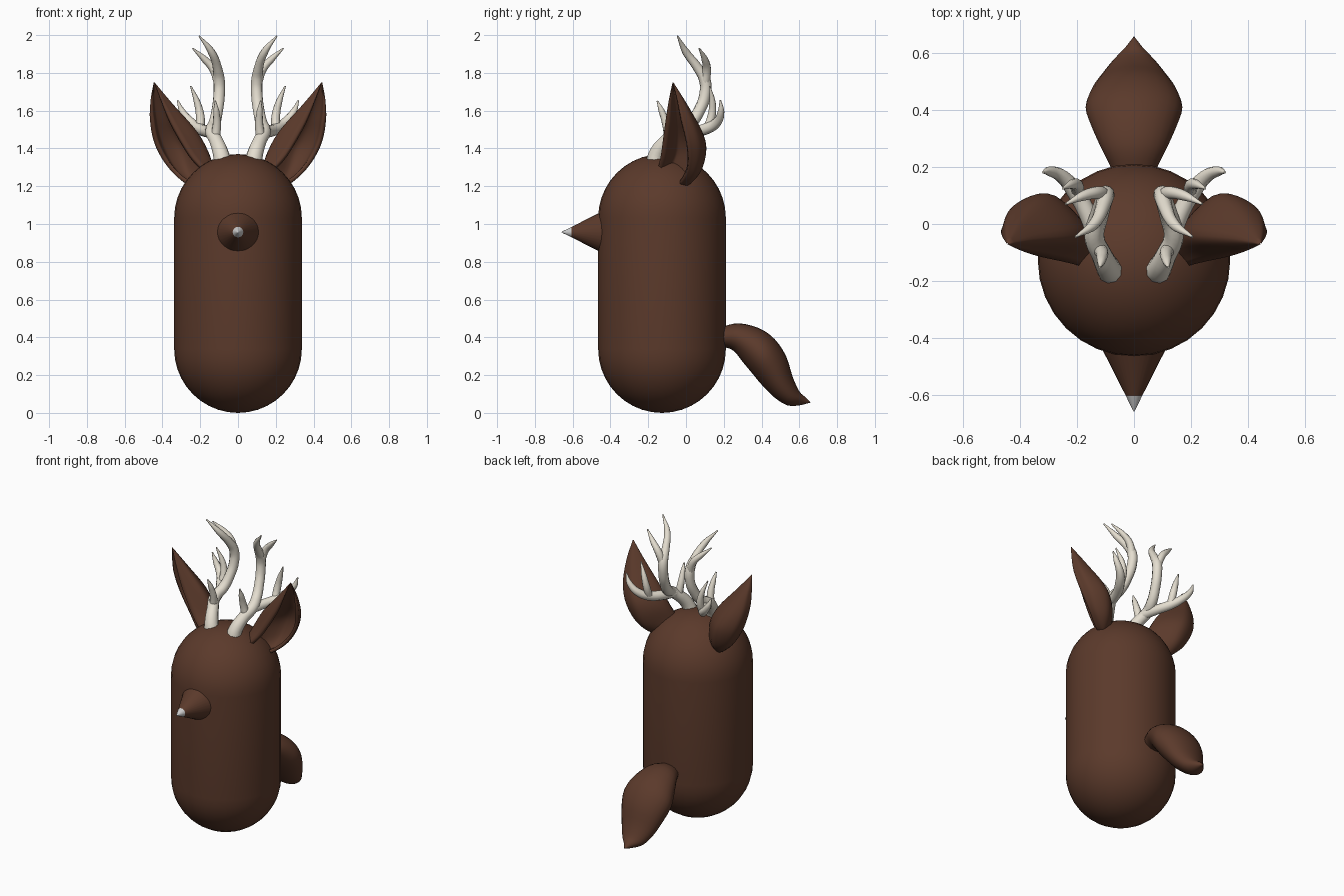
import bpy, bmesh
from math import sin, cos, pi
from mathutils import Vector as V

if "Cube" in bpy.data.objects:
    bpy.data.objects.remove(bpy.data.objects["Cube"])

def material(name, rgb):
    m = bpy.data.materials.new(name)
    m.diffuse_color = (*rgb, 1)
    m.use_nodes = True
    m.node_tree.nodes["Principled BSDF"].inputs["Base Color"].default_value = m.diffuse_color
    return m

BROWN = material("brown_fur", (0.105, 0.042, 0.024))
BONE = material("bone", (0.78, 0.73, 0.63))

def spline(pts, n):
    """Catmull-Rom resampling of a list of vectors."""
    p = [pts[0] * 2 - pts[1]] + pts + [pts[-1] * 2 - pts[-2]]
    out = []
    for i in range(1, len(p) - 2):
        a, b, c, d = p[i - 1:i + 3]
        for k in range(n):
            t = k / n
            out.append(0.5 * (2 * b + (c - a) * t + (2 * a - 5 * b + 4 * c - d) * t * t
                              + (3 * b - a - 3 * c + d) * t ** 3))
    return out + [pts[-1].copy()]

def spline_rows(rows, n):
    """Resample a list of rows in the lengthwise direction."""
    return list(zip(*[spline(list(col), n) for col in zip(*rows)]))

def loft(name, rows, closed=True, mat=None):
    """Skin rows of points into a smooth mesh."""
    bm = bmesh.new()
    grid = [[bm.verts.new(p) for p in row] for row in rows]
    n = len(grid[0])
    for r, s in zip(grid, grid[1:]):
        for j in range(n if closed else n - 1):
            k = (j + 1) % n
            bm.faces.new((r[j], r[k], s[k], s[j]))
    bmesh.ops.remove_doubles(bm, verts=bm.verts, dist=1e-4)
    if closed:
        bmesh.ops.holes_fill(bm, edges=bm.edges, sides=0)
        bmesh.ops.recalc_face_normals(bm, faces=bm.faces)
    me = bpy.data.meshes.new(name)
    bm.to_mesh(me)
    bm.free()
    ob = bpy.data.objects.new(name, me)
    bpy.context.collection.objects.link(ob)
    if mat:
        me.materials.append(mat)
    smooth(ob)
    return ob

def smooth(ob):
    bpy.ops.object.select_all(action='DESELECT')
    ob.select_set(True)
    bpy.context.view_layer.objects.active = ob
    bpy.ops.object.shade_smooth_by_angle(angle=0.8)

def ring(c, u, v, n=32):
    return [c + u * cos(2 * pi * i / n) + v * sin(2 * pi * i / n) for i in range(n)]

X, Y, Z = V((1, 0, 0)), V((0, 1, 0)), V((0, 0, 1))

# Body: capsule
R, H, CY = 0.338, 1.37, -0.127
prof = [(R * sin(a), R - R * cos(a)) for a in [pi / 2 * i / 10 for i in range(11)]]
prof += [(r, H - z) for r, z in reversed(prof)]
loft("body", [ring(V((0, CY, z)), X * r, Y * r) for r, z in prof], mat=BROWN)

# Muzzle: cone with a grey tip
def cone_part(name, sections, mat):
    loft(name, [ring(V((0, y, 0.957)), X * r, Z * r) for y, r in sections], mat=mat)

cone_part("muzzle", [(-0.40, 0.132), (-0.605, 0.028)], BROWN)
cone_part("nose_tip", [(-0.605, 0.028), (-0.652, 0.005), (-0.66, 0)], None)

# Tail: (top y, top z, bottom y, bottom z, half width)
tail = [(.10, .42, .10, .36, .05), (.20, .458, .19, .35, .08), (.283, .474, .25, .33, .115),
        (.39, .447, .30, .27, .15), (.47, .39, .35, .21, .17), (.53, .30, .40, .15, .15),
        (.565, .19, .468, .082, .115), (.60, .114, .537, .04, .075),
        (.63, .085, .60, .04, .033), (.66, .055, .66, .055, 0)]
rows = []
for ty, tz, by, bz, w in tail:
    t, b = V((0, ty, tz)), V((0, by, bz))
    rows.append(ring((t + b) / 2, X * w, (t - b) / 2, 24))
loft("tail", spline_rows(rows, 3), mat=BROWN)

# Ears: cupped shell, each row runs front rim, inner side, back, outer side, outer rim
ear = [
    [(.444, -.071, 1.75), (.442, -.07, 1.75), (.443, -.067, 1.75), (.445, -.067, 1.75), (.446, -.07, 1.75)],
    [(.40, -.092, 1.65), (.345, -.05, 1.635), (.385, .02, 1.605), (.445, .0, 1.63), (.462, -.045, 1.66)],
    [(.34, -.112, 1.52), (.225, -.04, 1.50), (.32, .087, 1.475), (.43, .055, 1.50), (.466, -.02, 1.55)],
    [(.25, -.132, 1.37), (.165, -.04, 1.40), (.28, .10, 1.385), (.39, .08, 1.385), (.44, .01, 1.42)],
    [(.17, -.148, 1.28), (.13, -.06, 1.30), (.25, .07, 1.28), (.33, .055, 1.27), (.37, .01, 1.30)],
    [(.17, -.12, 1.23), (.13, -.04, 1.22), (.22, .0, 1.205), (.25, .0, 1.2), (.275, -.03, 1.215)],
]
rows = [spline([V(p) for p in row], 5) for row in ear]
rows.append([V((.18, -.06, 1.2))] * len(rows[0]))
ears = loft("ears", spline_rows(rows, 5), closed=False, mat=BROWN)
group = ears.vertex_groups.new(name="thickness")
for v in ears.data.vertices:
    group.add([v.index], max(0.02, min(1, (1.75 - v.co.z) / 0.2)), 'REPLACE')
solid = ears.modifiers.new("shell", 'SOLIDIFY')
solid.thickness, solid.offset, solid.vertex_group = 0.022, -1, "thickness"
ears.modifiers.new("mirror", 'MIRROR')

# Antlers: branching tapered tubes, points are (x, y, z, radius)
branches = [
    # main beam to the tallest tine
    [(.08, -.165, 1.32, .05), (.09, -.155, 1.37, .043), (.115, -.105, 1.44, .037), (.14, -.045, 1.49, .035),
     (.125, .02, 1.53, .033), (.11, .07, 1.6, .031), (.10, .1, 1.68, .031), (.10, .1, 1.76, .031),
     (.11, .06, 1.83, .025), (.14, .0, 1.91, .02), (.205, -.045, 1.995, .004)],
    # upper outer tine
    [(.10, .1, 1.74, .026), (.13, .11, 1.82, .023), (.175, .1, 1.87, .018), (.24, .07, 1.93, .004)],
    # outer branch
    [(.13, -.06, 1.48, .03), (.165, .04, 1.49, .031), (.205, .11, 1.505, .03), (.25, .165, 1.54, .025),
     (.295, .185, 1.595, .018), (.32, .182, 1.655, .004)],
    # tine on the outer branch
    [(.20, .11, 1.5, .024), (.20, .135, 1.57, .023), (.215, .14, 1.64, .018), (.25, .125, 1.73, .004)],
    # small front tine
    [(.12, -.09, 1.455, .026), (.112, -.105, 1.53, .022), (.115, -.13, 1.6, .016), (.12, -.152, 1.652, .004)],
]
cu = bpy.data.curves.new("antlers", 'CURVE')
cu.dimensions = '3D'
cu.bevel_depth, cu.bevel_resolution, cu.resolution_u = 1, 3, 5
cu.use_fill_caps = True
for pts in branches:
    s = cu.splines.new('BEZIER')
    s.bezier_points.add(len(pts) - 1)
    for bp, (x, y, z, r) in zip(s.bezier_points, pts):
        bp.co, bp.radius = (x, y, z), r
        bp.handle_left_type = bp.handle_right_type = 'AUTO'
antlers = bpy.data.objects.new("antlers", cu)
bpy.context.collection.objects.link(antlers)
cu.materials.append(BONE)
bpy.ops.object.select_all(action='DESELECT')
antlers.select_set(True)
bpy.context.view_layer.objects.active = antlers
bpy.ops.object.convert(target='MESH')
antlers = bpy.context.object
antlers.name = "antlers"
smooth(antlers)
antlers.modifiers.new("mirror", 'MIRROR').use_mirror_merge = False
